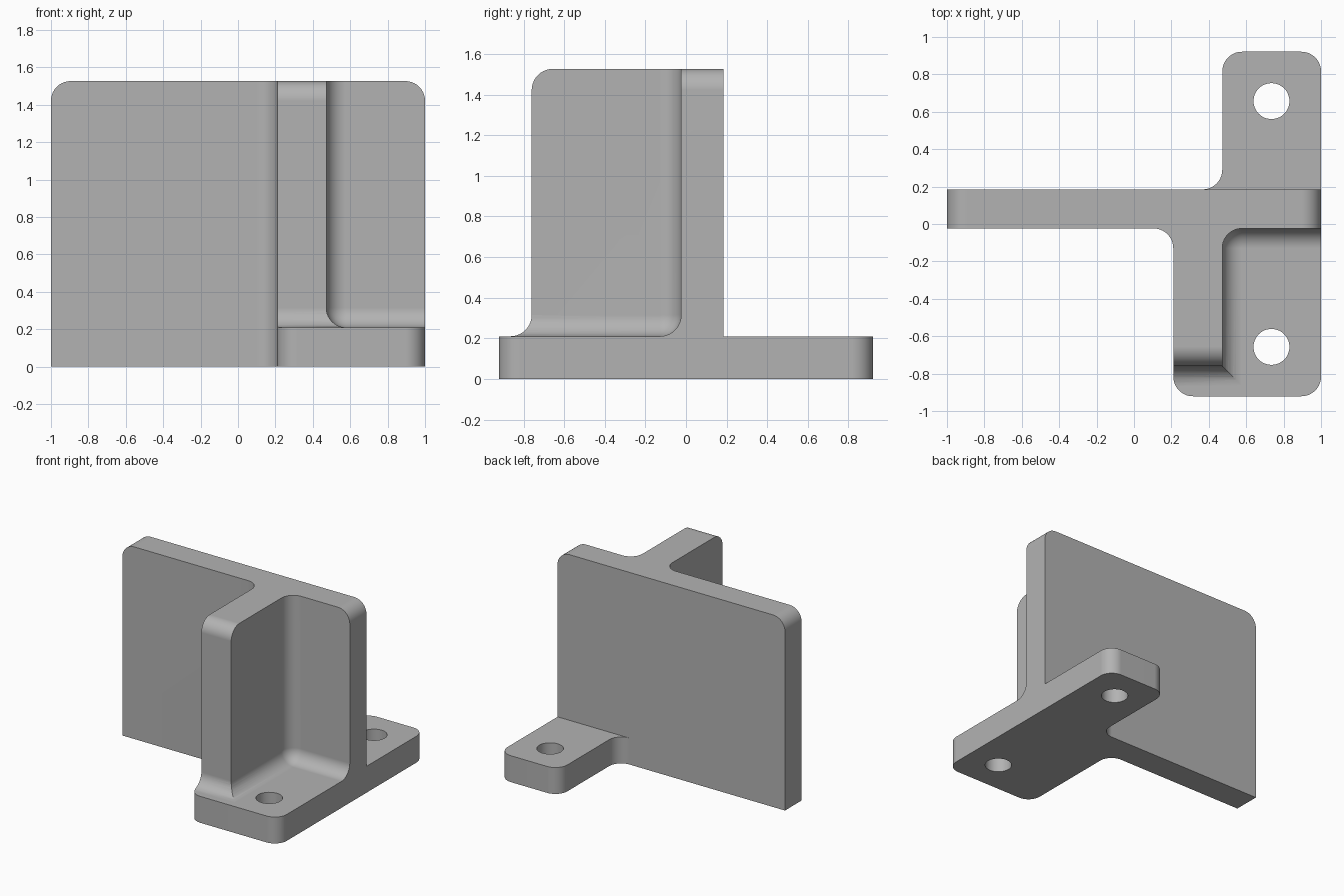
import bpy, bmesh, math
from mathutils import Vector, Matrix

if "Cube" in bpy.data.objects:
    bpy.data.objects.remove(bpy.data.objects["Cube"])

R = 0.105                        # shared fillet radius
HEIGHT, BASE_TOP = 1.527, 0.21
PLATE_BACK, PLATE_FRONT = 0.185, -0.024
RIB_LEFT, RIB_RIGHT, RIB_FRONT = 0.472, 0.21, -0.76
DEPTH = 0.921                    # half length of the base
HOLE = (0.735, 0.657, 0.096)     # x, distance from centre, radius
STEPS = 10


def rounded(points):
    """Replace each marked right-angle corner (a, b, True) by an arc."""
    out = []
    for i, (a, b, soft) in enumerate(points):
        p = Vector((a, b))
        if not soft:
            out.append(p)
            continue
        to_prev = (Vector(points[i - 1][:2]) - p).normalized()
        to_next = (Vector(points[(i + 1) % len(points)][:2]) - p).normalized()
        centre = p + R * (to_prev + to_next)
        for s in range(STEPS + 1):
            t = math.pi / 2 * s / STEPS
            out.append(centre - R * (to_next * math.cos(t) + to_prev * math.sin(t)))
    return out


def new_object(name, bm):
    bmesh.ops.recalc_face_normals(bm, faces=bm.faces)
    mesh = bpy.data.meshes.new(name)
    bm.to_mesh(mesh)
    bm.free()
    obj = bpy.data.objects.new(name, mesh)
    bpy.context.collection.objects.link(obj)
    return obj


def prism(name, points, place, start, end):
    """Extrude a profile; place maps (a, b, depth) to x, y, z."""
    bm = bmesh.new()
    face = bm.faces.new([bm.verts.new(place(p.x, p.y, start)) for p in points])
    top = bmesh.ops.extrude_face_region(bm, geom=[face])["geom"]
    shift = Vector(place(0, 0, end)) - Vector(place(0, 0, start))
    bmesh.ops.translate(bm, vec=shift,
                        verts=[v for v in top if isinstance(v, bmesh.types.BMVert)])
    return new_object(name, bm)


def combine(target, tool, operation):
    tool.hide_render = True
    mod = target.modifiers.new(tool.name, 'BOOLEAN')
    mod.object, mod.operation, mod.solver = tool, operation, 'EXACT'
    bpy.context.view_layer.objects.active = target
    bpy.ops.object.modifier_apply(modifier=mod.name)
    bpy.data.objects.remove(tool)


# Plan outline: plate, rib and base, full height
plan = rounded([
    (-1, PLATE_FRONT, False), (RIB_RIGHT, PLATE_FRONT, True),
    (RIB_RIGHT, -DEPTH, True), (1, -DEPTH, True), (1, DEPTH, True),
    (RIB_LEFT, DEPTH, True), (RIB_LEFT, PLATE_BACK, True), (-1, PLATE_BACK, False)])
bracket = prism("mounting_bracket", plan, lambda a, b, d: (a, b, d), 0, HEIGHT)

# Side silhouette: rib rounded at the top, blended into the base below
side = rounded([
    (-1.2, -0.2, False), (1.2, -0.2, False), (1.2, BASE_TOP, False),
    (PLATE_BACK, BASE_TOP, False), (PLATE_BACK, HEIGHT, False),
    (RIB_FRONT, HEIGHT, True), (RIB_FRONT, BASE_TOP, True), (-1.2, BASE_TOP, False)])
combine(bracket, prism("side_silhouette", side, lambda a, b, d: (d, a, b), -1.2, 1.2),
        'INTERSECT')

# Front silhouette: rounded upper corners of the plate
front = rounded([(-1, -0.2, False), (1, -0.2, False), (1, HEIGHT, True), (-1, HEIGHT, True)])
combine(bracket, prism("front_silhouette", front, lambda a, b, d: (a, d, b), -1.2, 1.2),
        'INTERSECT')

# Pocket beside the rib, with filleted floor and inner corner
bm = bmesh.new()
bmesh.ops.create_cube(bm, size=2, matrix=Matrix.Translation(
    (RIB_LEFT + 1, PLATE_FRONT - 1, BASE_TOP + 1)))
bmesh.ops.bevel(bm, geom=bm.edges[:], offset=R, offset_type='OFFSET',
                segments=STEPS, profile=0.5, affect='EDGES')
combine(bracket, new_object("pocket", bm), 'DIFFERENCE')

# Bolt holes through the base
for sign in (-1, 1):
    bm = bmesh.new()
    bmesh.ops.create_cone(bm, cap_ends=True, segments=48, radius1=HOLE[2],
                          radius2=HOLE[2], depth=1,
                          matrix=Matrix.Translation((HOLE[0], sign * HOLE[1], 0)))
    combine(bracket, new_object("bolt_hole", bm), 'DIFFERENCE')

# Single grey finish
grey = bpy.data.materials.new("plain_grey")
grey.use_nodes = True
colour = (0.45, 0.45, 0.45, 1)
grey.diffuse_color = colour
grey.node_tree.nodes["Principled BSDF"].inputs["Base Color"].default_value = colour
bracket.data.materials.clear()
bracket.data.materials.append(grey)
for poly in bracket.data.polygons:
    poly.material_index = 0

# Smooth fillets, crisp edges, flat large faces
for obj in bpy.context.selected_objects:
    obj.select_set(False)
bracket.select_set(True)
bpy.context.view_layer.objects.active = bracket
bpy.ops.object.shade_smooth_by_angle(angle=math.radians(30))
weighted = bracket.modifiers.new("flat_face_normals", 'WEIGHTED_NORMAL')
weighted.keep_sharp = True
